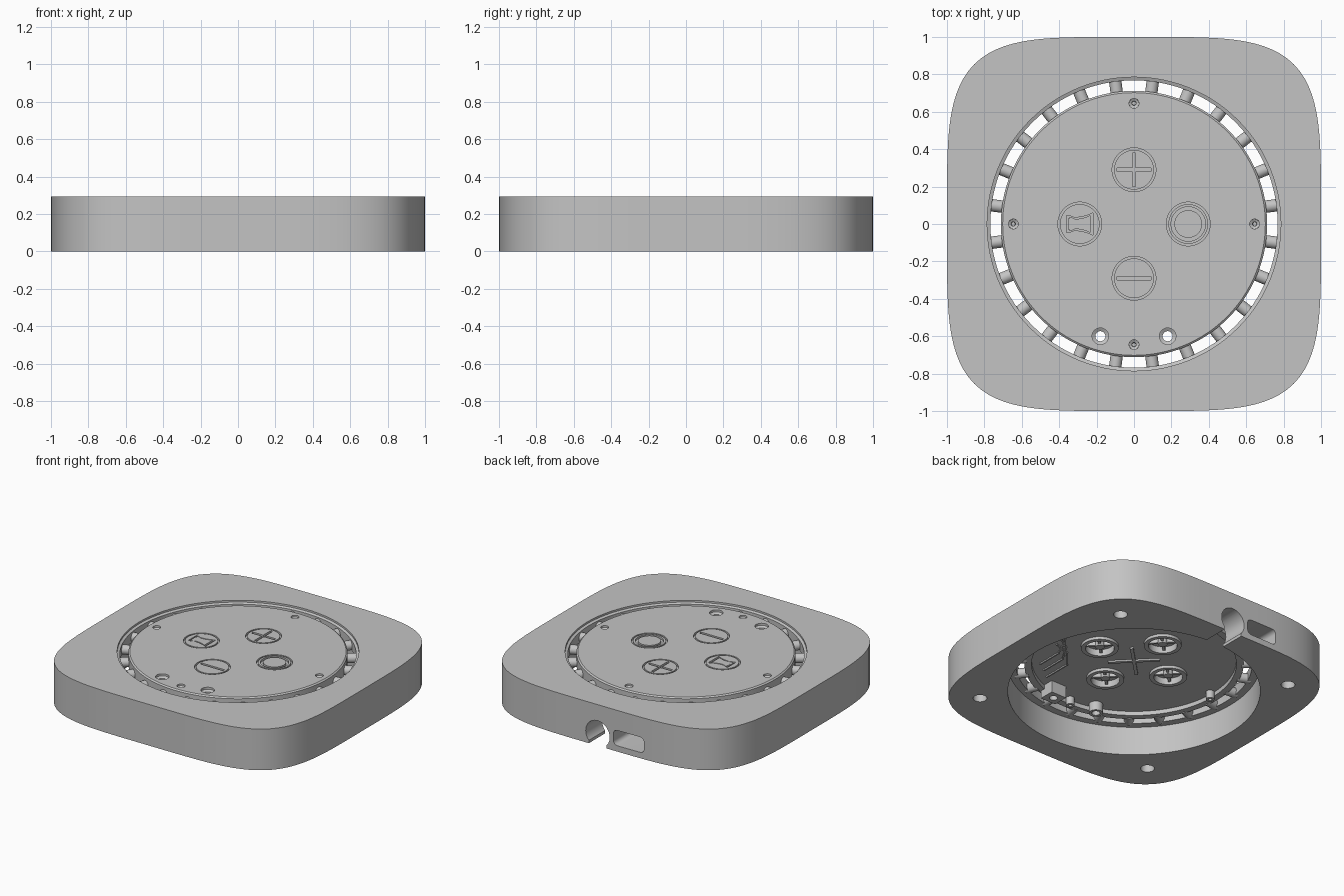
import bpy, bmesh, math
from mathutils import Matrix, Vector

if "Cube" in bpy.data.objects:
    bpy.data.objects.remove(bpy.data.objects["Cube"], do_unlink=True)

GREY = (0.55, 0.55, 0.55, 1)
mat = bpy.data.materials.new("plain grey")
mat.use_nodes = True
mat.diffuse_color = GREY
mat.node_tree.nodes["Principled BSDF"].inputs["Base Color"].default_value = GREY

H = 0.295       # overall height
UNDER = 0.235   # underside of the disc
AXES = [Vector((math.cos(k * math.pi / 2), math.sin(k * math.pi / 2), 0)) for k in range(4)]


def finish(name, bm):
    bmesh.ops.recalc_face_normals(bm, faces=bm.faces)
    mesh = bpy.data.meshes.new(name)
    bm.to_mesh(mesh)
    bm.free()
    obj = bpy.data.objects.new(name, mesh)
    bpy.context.collection.objects.link(obj)
    mesh.materials.append(mat)
    return obj


def lathe(name, profile, at=(0, 0, 0), steps=32):
    """Spin (radius, z) points; profiles that leave the axis are closed loops."""
    bm = bmesh.new()
    vs = [bm.verts.new((r, 0, z)) for r, z in profile]
    es = [bm.edges.new(p) for p in zip(vs, vs[1:])]
    if profile[0][0] > 0:
        es.append(bm.edges.new((vs[-1], vs[0])))
    bmesh.ops.spin(bm, geom=vs + es, axis=(0, 0, 1), cent=(0, 0, 0),
                   angle=math.tau, steps=steps)
    bmesh.ops.remove_doubles(bm, verts=bm.verts, dist=1e-5)
    bmesh.ops.translate(bm, verts=bm.verts, vec=at)
    return finish(name, bm)


def tube(name, inner, outer, z0, z1, at=(0, 0, 0), steps=32):
    return lathe(name, [(inner, z0), (outer, z0), (outer, z1), (inner, z1)], at, steps)


def rod(name, r, z0, z1, at=(0, 0, 0), steps=32):
    return lathe(name, [(0, z0), (r, z0), (r, z1), (0, z1)], at, steps)


def prism(name, pts, z0, z1):
    bm = bmesh.new()
    face = bm.faces.new([bm.verts.new((x, y, z0)) for x, y in pts])
    new = bmesh.ops.extrude_face_region(bm, geom=[face])["geom"]
    bmesh.ops.translate(bm, vec=(0, 0, z1 - z0),
                        verts=[v for v in new if isinstance(v, bmesh.types.BMVert)])
    return finish(name, bm)


def box(name, size, at, turn=0, bevel=0):
    bm = bmesh.new()
    bmesh.ops.create_cube(bm, size=1)
    bmesh.ops.scale(bm, vec=size, verts=bm.verts)
    if bevel:  # round the edges that run along y
        es = [e for e in bm.edges if abs(e.verts[0].co.y - e.verts[1].co.y) > 1e-4]
        bmesh.ops.bevel(bm, geom=es, offset=bevel, segments=5, profile=0.5, affect='EDGES')
    bm.transform(Matrix.Translation(at) @ Matrix.Rotation(turn, 4, 'Z'))
    return finish(name, bm)


def cut(target, *cutters):
    for c in cutters:
        c.hide_render = True
        mod = target.modifiers.new("cut", 'BOOLEAN')
        mod.operation = 'DIFFERENCE'
        mod.solver = 'EXACT'
        mod.object = c
        bpy.context.view_layer.objects.active = target
        bpy.ops.object.modifier_apply(modifier=mod.name)
        bpy.data.objects.remove(c, do_unlink=True)


# Housing: rounded square block with a stepped round opening
N = 4.4
outline = []
for k in range(160):
    c, s = math.cos(math.tau * k / 160), math.sin(math.tau * k / 160)
    r = (abs(c) ** N + abs(s) ** N) ** (-1 / N)
    outline.append((r * c, r * s))
housing = prism("housing", outline, 0, H)
cut(housing, lathe("opening", [(0, -0.1), (0.82, -0.1), (0.82, 0.205), (0.768, 0.205),
                               (0.768, 0.275), (0.785, 0.282), (0.785, 0.4), (0, 0.4)], steps=128))

# Cable passage, socket window and base screw holes
cable = rod("cable_cut", 0.095, -0.2, 0.2, steps=40)
cable.data.transform(Matrix.Translation((0, 0.95, 0.085)) @ Matrix.Rotation(math.pi / 2, 4, 'X'))
cut(housing, cable,
    box("cable_slot_cut", (0.14, 0.4, 0.2), (0, 0.95, -0.02)),
    box("socket_cut", (0.24, 0.5, 0.11), (-0.245, 0.92, 0.097), bevel=0.03))
for sx in (-1, 1):
    for sy in (-1, 1):
        cut(housing, rod("screw_cut", 0.045, -0.1, 0.12, (sx * 0.71, sy * 0.71, 0)))

# Control disc with a hanging rim
disc = lathe("control_disc", [(0, UNDER), (0.665, UNDER), (0.665, 0.205), (0.712, 0.205),
                              (0.712, 0.287), (0.702, H), (0, H)], steps=128)

# Radial bars that carry the disc
for k in range(24):
    bar = rod("radial_bar", 0.033, 0.70, 0.79, steps=20)
    a = math.radians(7.5 + 15 * k)
    bar.data.transform(Matrix.Translation((0, 0, 0.232)) @ Matrix.Rotation(a, 4, 'Z')
                       @ Matrix.Rotation(math.pi / 2, 4, 'Y'))

# Buttons: outline groove above, cup below
for d in AXES:
    at = d * 0.29
    cut(disc, tube("button_groove", 0.106, 0.117, 0.28, 0.4, at, 48),
        rod("button_cup", 0.095, 0.1, 0.262, at))
    tube("button_collar", 0.094, 0.122, 0.215, 0.245, at)
    rod("button_plunger", 0.03, 0.225, 0.27, at)
    for turn in (math.pi / 4, -math.pi / 4):
        box("button_spoke", (0.19, 0.018, 0.03), at + Vector((0, 0, 0.25)), turn)

# Engraved symbols
Z = 0.34
up, down, left, right = AXES[1] * 0.29, AXES[3] * 0.29, AXES[0] * 0.29, AXES[2] * 0.29
lift = Vector((0, 0, Z))
cut(disc, box("plus_bar", (0.18, 0.018, 0.12), up + lift),
    box("plus_stem", (0.018, 0.18, 0.12), up + lift),
    box("minus_bar", (0.18, 0.018, 0.12), down + lift),
    tube("ring_symbol", 0.074, 0.092, 0.28, 0.4, left, 48))


def flare(size):
    """Horn outline with concave sides, wide end toward +x."""
    side = [(-0.072, 0.047), (-0.055, 0.045), (-0.03, 0.034), (0.005, 0.037),
            (0.04, 0.046), (0.072, 0.06)]
    pts = side + [(x, -y) for x, y in reversed(side)]
    return [(right.x + x * size, y * size) for x, y in pts]


cut(disc, prism("horn_cut", flare(1), 0.28, 0.4))
prism("horn_symbol", flare(0.78), 0.27, H)
box("horn_mouth", (0.012, 0.06, 0.02), (right.x - 0.058, 0, 0.284))

# Disc screws: countersunk above, short posts below
for d in AXES:
    at = d * 0.645
    cut(disc, lathe("screw_sink", [(0, 0.25), (0.01, 0.25), (0.012, 0.275), (0.026, 0.283),
                                   (0.03, 0.4), (0, 0.4)], at))
    tube("screw_post", 0.012, 0.028, 0.18, 0.24, at)

# Lamp holes through the disc with their holders underneath
for sx in (-1, 1):
    at = (sx * 0.18, -0.6, 0)
    cut(disc, lathe("lamp_hole", [(0, 0.1), (0.027, 0.1), (0.027, 0.27), (0.044, 0.28),
                                  (0.044, 0.4), (0, 0.4)], at))
tube("lamp_tube", 0.027, 0.046, 0.17, 0.24, (-0.18, -0.6, 0))
holder = box("lamp_holder", (0.12, 0.11, 0.09), (0.18, -0.6, 0.195))
cut(holder, rod("holder_hole", 0.027, 0.1, 0.3, (0.18, -0.6, 0)))

# Raised ribs below: central cross and bent wire guides
for turn in (math.pi / 4, -math.pi / 4):
    box("cross_rib", (0.34, 0.022, 0.015), (0, 0, UNDER - 0.004), turn)
for k in range(3):
    path = [Vector((0.3 + k * 0.07, -0.52 + k * 0.05)), Vector((0.3 + k * 0.07, -0.32 + k * 0.04)),
            Vector((0.4 + k * 0.05, -0.2 + k * 0.05)), Vector((0.52 + k * 0.02, -0.16 + k * 0.07))]
    for a, b in zip(path, path[1:]):
        m, v = (a + b) / 2, b - a
        box("wire_guide", (v.length + 0.008, 0.01, 0.012), (m.x, m.y, UNDER - 0.003),
            math.atan2(v.y, v.x))

# Smooth the round walls, keep edges sharp
bpy.ops.object.select_all(action='DESELECT')
for obj in bpy.context.collection.objects:
    if obj.type == 'MESH' and mat.name in obj.data.materials:
        obj.select_set(True)
        bpy.context.view_layer.objects.active = obj
bpy.ops.object.shade_smooth_by_angle(angle=math.radians(30))
